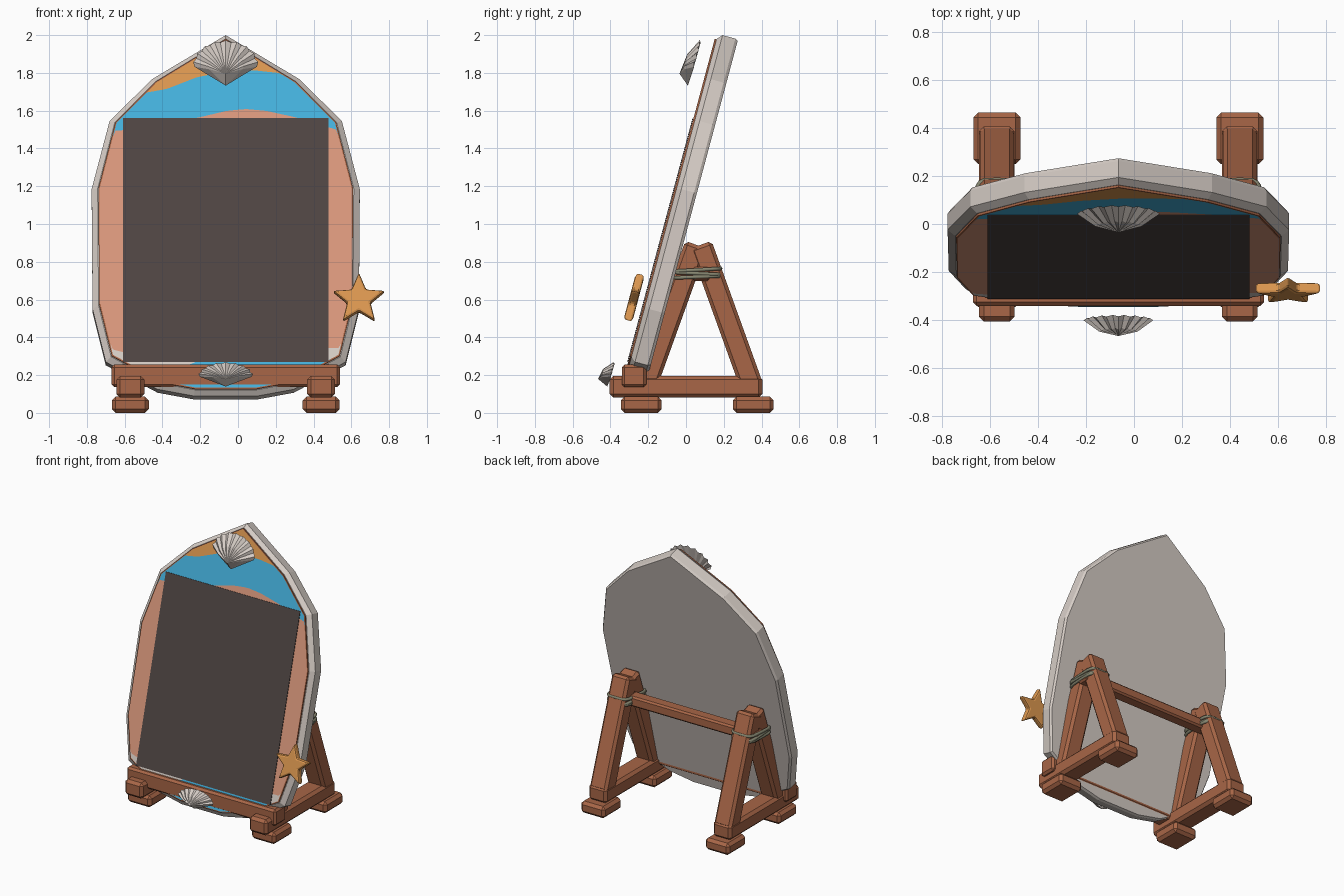
import bpy, bmesh, math
from mathutils import Vector, Euler

cube = bpy.data.objects.get("Cube")
if cube:
    bpy.data.objects.remove(cube)

CX = -0.065                      # centre line of the stand
TILT = math.radians(15)          # backward lean of the board


def material(name, hexcode):
    srgb = [int(hexcode[i:i + 2], 16) / 255 for i in (0, 2, 4)]
    col = [((c + 0.055) / 1.055) ** 2.4 for c in srgb] + [1]
    m = bpy.data.materials.new(name)
    m.use_nodes = True
    m.diffuse_color = col
    bsdf = m.node_tree.nodes["Principled BSDF"]
    bsdf.inputs["Base Color"].default_value = col
    bsdf.inputs["Roughness"].default_value = 0.8
    return m


STONE = material("pale stone", "d6cdc6")
WOOD = material("reddish wood", "a86647")
BLUE = material("sea blue", "45b2de")
SALMON = material("salmon", "da987c")
ORANGE = material("sand orange", "dd9850")
SLATE = material("dark slate", "4f4543")
ROPE = material("rope grey green", "85856f")


def add_mesh(name, verts, faces, mat, bevel=0, segments=1):
    me = bpy.data.meshes.new(name)
    me.from_pydata([tuple(v) for v in verts], [], faces)
    bm = bmesh.new()
    bm.from_mesh(me)
    bmesh.ops.recalc_face_normals(bm, faces=bm.faces)
    bm.to_mesh(me)
    bm.free()
    me.materials.append(mat)
    ob = bpy.data.objects.new(name, me)
    bpy.context.collection.objects.link(ob)
    if bevel:
        mod = ob.modifiers.new("chamfer", "BEVEL")
        mod.width, mod.segments = bevel, segments
    return ob


def box(name, centre, size, bevel=0.02, lean=0):
    rot = Euler((lean, 0, 0)).to_matrix()
    corners = [(i, j, k) for i in (-1, 1) for j in (-1, 1) for k in (-1, 1)]
    verts = [Vector(centre) + rot @ Vector([s * c / 2 for s, c in zip(size, p)]) for p in corners]
    faces = [(0, 1, 3, 2), (4, 6, 7, 5), (0, 4, 5, 1), (2, 3, 7, 6), (0, 2, 6, 4), (1, 5, 7, 3)]
    return add_mesh(name, verts, faces, WOOD, bevel)


def on_board(x, z, depth):
    """Point on the leaning board: x, height on its front plane, depth behind it."""
    y = 0.147 - (1.98 - z) * math.tan(TILT)
    return Vector((x, y + depth * math.cos(TILT), z - depth * math.sin(TILT)))


def loft(name, rings, mat, **kw):
    n = len(rings[0])
    faces = [tuple(range(n)), tuple(range((len(rings) - 1) * n, len(rings) * n))]
    for r in range(len(rings) - 1):
        a, b = r * n, (r + 1) * n
        faces += [(a + i, a + (i + 1) % n, b + (i + 1) % n, b + i) for i in range(n)]
    return add_mesh(name, [v for ring in rings for v in ring], faces, mat, **kw)


# Half outline of the board, from the peak down to the base
HALF = [(0, 2.01), (0.39, 1.777), (0.615, 1.555), (0.71, 1.195),
        (0.705, 0.56), (0.635, 0.28), (0.36, 0.135), (0.17, 0.1)]


def scaled(kx, kz):
    return [(x * kx, 1.05 + (z - 1.05) * kz) for x, z in HALF]


def ring(kx, kz, depth):
    half = scaled(kx, kz)
    full = half + [(-x, z) for x, z in reversed(half[1:])]
    return [on_board(CX + x, z, depth) for x, z in full]


# Stone surround and wooden backing panel
loft("board_frame", [ring(0.955, 0.973, 0.015), ring(1, 1, 0.04),
                     ring(1, 1, 0.11), ring(0.985, 0.99, 0.125)], STONE)
loft("board_panel", [ring(0.95, 0.97, 0.005), ring(0.95, 0.97, 0.03)], WOOD)


def interp(points, x):
    points = sorted(points)
    if x <= points[0][0]:
        return points[0][1]
    for (x0, z0), (x1, z1) in zip(points, points[1:]):
        if x <= x1:
            return z0 + (z1 - z0) * (x - x0) / (x1 - x0)
    return points[-1][1]


# Painted wavy bands, clipped to the panel outline
INNER = scaled(0.94, 0.963)
TOP, BASE = INNER[:4], INNER[4:]
WIDE = INNER[3][0]
XS = sorted({s * x for x, _ in INNER for s in (-1, 1)} |
            {-WIDE + 2 * WIDE * i / 48 for i in range(49)})
FLOOR, SKY = [(0, 0)], [(0, 3)]
SHORE = [(-0.75, 0.31), (-0.66, 0.29), (-0.6, 0.24), (-0.3, 0.24), (-0.2, 0.28),
         (0.3, 0.28), (0.45, 0.27), (0.6, 0.33)]
FOAM = [(-0.75, 0.36), (-0.6, 0.32), (0.3, 0.32), (0.48, 0.345), (0.6, 0.345)]
SWELL = [(-0.65, 1.495), (-0.5, 1.505), (-0.2, 1.567), (-0.06, 1.6), (0.04, 1.61),
         (0.15, 1.6), (0.3, 1.567), (0.54, 1.495)]
CREST = [(-0.51, 1.693), (-0.38, 1.715), (-0.22, 1.777), (-0.06, 1.81), (0.1, 1.813),
         (0.22, 1.8), (0.35, 1.765)]


def band(name, low, high, mat):
    verts, faces = [], []
    for x in XS:
        top, base = interp(TOP, abs(x)), interp(BASE, abs(x))
        for curve in (low, high):
            z = min(max(interp(curve, CX + x), base), top)
            verts.append(on_board(CX + x, z, 0.004))
    for i in range(0, len(verts) - 2, 2):
        left, right = verts[i + 1].z - verts[i].z, verts[i + 3].z - verts[i + 2].z
        if left + right > 1e-5:
            quad = (i, i + 2, i + 3, i + 1)
            if left < 1e-6:
                quad = quad[:3]
            elif right < 1e-6:
                quad = (i, i + 2, i + 1)
            faces.append(quad)
    add_mesh(name, verts, faces, mat)


band("painted_low_water", FLOOR, SHORE, BLUE)
band("painted_foam", SHORE, FOAM, STONE)
band("painted_sand", FOAM, SWELL, SALMON)
band("painted_sea", SWELL, CREST, BLUE)
band("painted_sunset", CREST, SKY, ORANGE)

# Dark writing surface
corners = [(-0.61, 0.27), (0.48, 0.27), (0.48, 1.56), (-0.61, 1.56)]
loft("writing_surface", [[on_board(x, z, d) for x, z in corners] for d in (0, 0.004)], SLATE)


# Scallop shells: ribbed fan with a hinge point at the bottom
def shell(name, hinge_z, width, height, depth, lobes=9):
    def point(x, v, out):
        return on_board(CX + x * width, hinge_z + v * height, -0.062 - out * depth)
    n = lobes * 2 + 1
    rim, mid = [], []
    for i in range(n):
        a = math.pi * i / (n - 1)
        ridge = i % 2
        r = 1 if ridge else 0.94
        x, v = math.cos(a) * r, 0.42 + 0.58 * math.sin(a) * r
        rim.append(point(x, v, 0.12 if ridge else 0))
        mid.append(point(x * 0.55, 0.2 + (v - 0.2) * 0.55, 0.8 if ridge else 0.68))
    verts = rim + mid + [point(0, 0.2, 1), point(0, 0, 0.1)]
    apex, hinge = 2 * n, 2 * n + 1
    faces = [(i, i + 1, n + i + 1, n + i) for i in range(n - 1)]
    faces += [(n + i, n + i + 1, apex) for i in range(n - 1)]
    faces += [(0, n, hinge), (n, apex, hinge), (n - 1, hinge, 2 * n - 1), (2 * n - 1, hinge, apex)]
    faces += [(i + 1, i, hinge) for i in range(n - 1)]
    add_mesh(name, verts, faces, STONE)


shell("top_shell", 1.715, 0.175, 0.24, 0.066)
shell("bottom_shell", 0.122, 0.147, 0.128, 0.064)

# Starfish at the side
star = []
for i in range(10):
    r, a = (0.065 if i % 2 else 0.146), math.pi * i / 5
    star.append((0.64 + r * math.sin(a), 0.585 + r * math.cos(a) * math.cos(TILT)))
loft("starfish", [[on_board(x, z, d) for x, z in star] for d in (-0.077, -0.029)],
     ORANGE, bevel=0.012, segments=2)

# Front ledge and rear crossbar
box("front_ledge", (CX, -0.275, 0.196), (1.21, 0.13, 0.12), 0.015)
box("rear_crossbar", (CX, 0.08, 0.735), (1.18, 0.09, 0.075), 0.012)


# Lashing that binds the top of each trestle
def lashing(name, x, z, lean):
    curve = bpy.data.curves.new(name, "CURVE")
    curve.dimensions = "3D"
    curve.bevel_depth, curve.bevel_resolution = 0.011, 1
    spline = curve.splines.new("POLY")
    count = 20
    spline.points.add(count - 1)
    spline.use_cyclic_u = True
    for i, p in enumerate(spline.points):
        c, s = math.cos(2 * math.pi * i / count), math.sin(2 * math.pi * i / count)
        px = math.copysign(abs(c) ** 0.4, c) * 0.084
        py = math.copysign(abs(s) ** 0.4, s) * 0.122
        p.co = (x + px, 0.06 + py, z + py * lean, 1)
    helper = bpy.data.objects.new(name + "_path", curve)
    bpy.context.collection.objects.link(helper)
    me = bpy.data.meshes.new_from_object(helper)
    bpy.data.objects.remove(helper)
    me.materials.clear()
    me.materials.append(ROPE)
    bpy.context.collection.objects.link(bpy.data.objects.new(name, me))


# Two trestles: feet, rail, crossed legs and rope
for side, s in (("right", -1), ("left", 1)):
    x = CX + s * 0.505
    box(side + "_front_foot", (x, -0.237, 0.043), (0.195, 0.215, 0.086))
    box(side + "_back_foot", (x, 0.356, 0.043), (0.195, 0.215, 0.086))
    box(side + "_rail", (x, 0, 0.138), (0.148, 0.81, 0.115))
    for part, d, w in (("front", -1, 0.134), ("back", 1, 0.14)):
        foot, tip = Vector((x, 0.066 + d * 0.279, 0.15)), Vector((x, 0.066 + d * 0.012, 0.89))
        lean = math.atan2(foot.y - tip.y, tip.z - foot.z)
        box(side + "_" + part + "_leg", (foot + tip) / 2, (w, 0.122, (tip - foot).length), 0.018, lean)
    for i, (z, lean) in enumerate(((0.72, 0.04), (0.738, -0.05), (0.757, 0.06))):
        lashing(f"{side}_rope_{i + 1}", x, z, lean)
